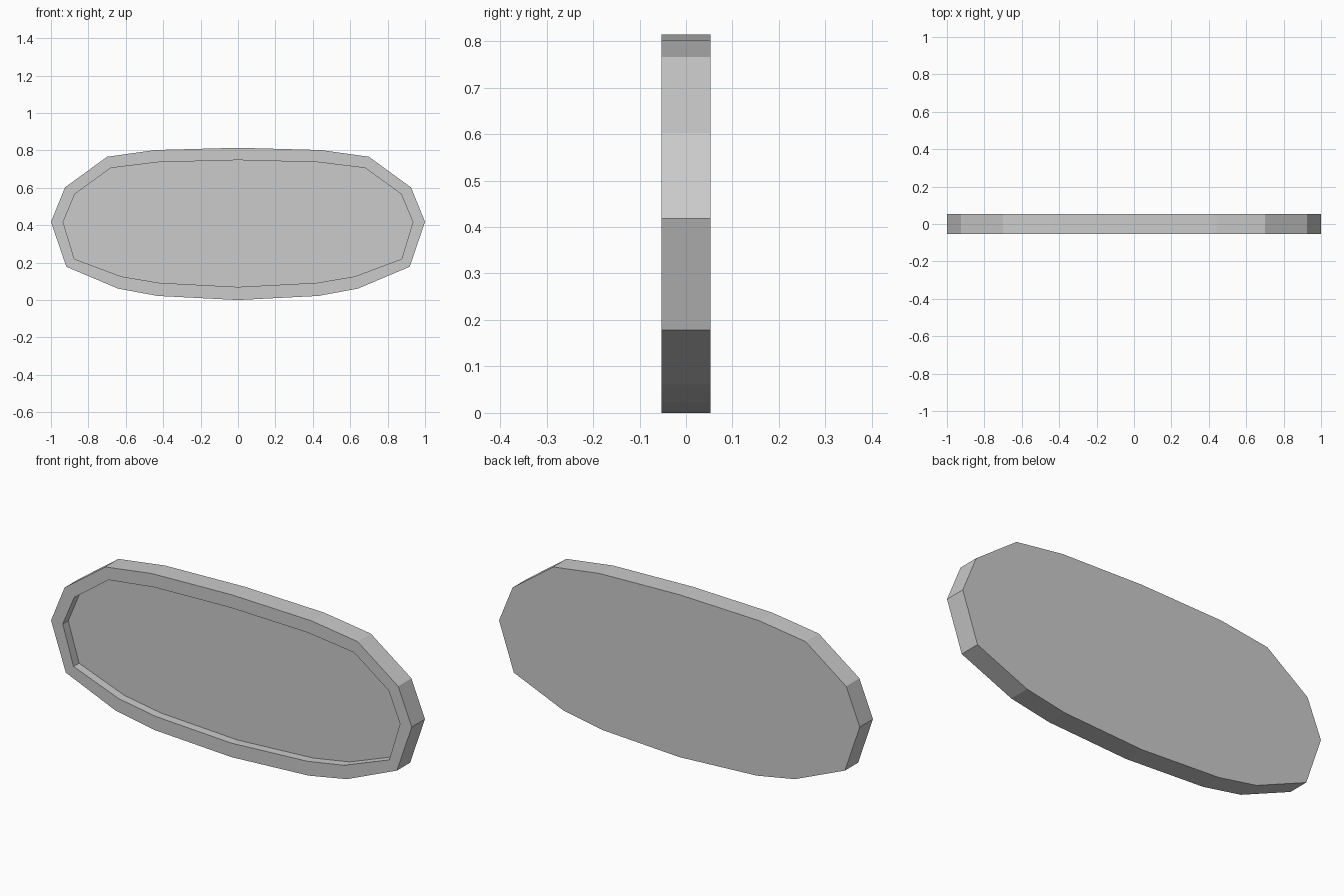
import bpy, bmesh

if "Cube" in bpy.data.objects:
    bpy.data.objects.remove(bpy.data.objects["Cube"])

# Right-half outlines (x, z), top centre to bottom centre
OUTER = [(0, .814), (.442, .802), (.70, .766), (.925, .602), (1, .418),
         (.918, .178), (.641, .061), (.43, .022), (0, 0)]
INNER = [(0, .748), (.425, .737), (.68, .706), (.872, .567), (.935, .417),
         (.875, .22), (.624, .126), (.422, .092), (0, .07)]
FRONT, BACK, FLOOR = -.0525, .0525, -.009


def ring(bm, half, y):
    """Mirror a half outline across x = 0 into a closed loop of vertices."""
    full = half + [(-x, z) for x, z in half[-2:0:-1]]
    return [bm.verts.new((x, y, z)) for x, z in full]


def bridge(bm, a, b):
    for i in range(len(a)):
        j = (i + 1) % len(a)
        bm.faces.new((a[i], a[j], b[j], b[i]))


# Oval tray: flat back, outer edge, raised rim, recess wall, recessed panel
bm = bmesh.new()
loops = [ring(bm, OUTER, BACK), ring(bm, OUTER, FRONT),
         ring(bm, INNER, FRONT), ring(bm, INNER, FLOOR)]
for a, b in zip(loops, loops[1:]):
    bridge(bm, a, b)
bm.faces.new(loops[0])
bm.faces.new(loops[-1])
bmesh.ops.recalc_face_normals(bm, faces=bm.faces)

mesh = bpy.data.meshes.new("oval_frame_panel")
bm.to_mesh(mesh)
bm.free()
bpy.context.collection.objects.link(bpy.data.objects.new("oval_frame_panel", mesh))
